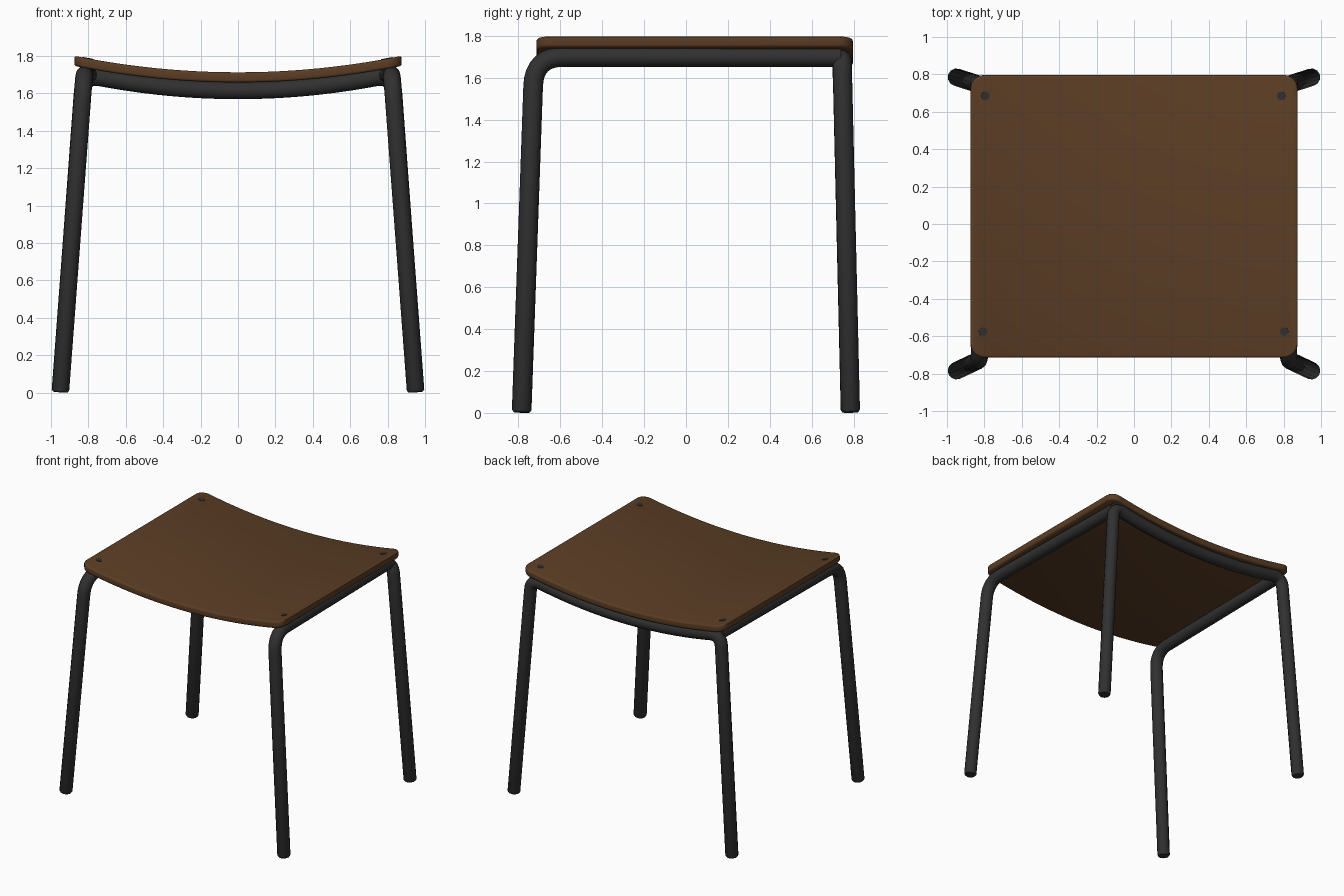
import bpy, bmesh, math
from mathutils import Vector as V

if "Cube" in bpy.data.objects:
    bpy.data.objects.remove(bpy.data.objects["Cube"])

R = 0.047  # tube radius


def material(name, rgb):
    m = bpy.data.materials.new(name)
    m.diffuse_color = (*rgb, 1)
    m.use_nodes = True
    m.node_tree.nodes["Principled BSDF"].inputs["Base Color"].default_value = m.diffuse_color
    return m


brown = material("brown wood", (0.105, 0.047, 0.018))
black = material("black metal", (0.03, 0.03, 0.03))


def add(name, mesh, mat):
    ob = bpy.data.objects.new(name, mesh)
    bpy.context.collection.objects.link(ob)
    mesh.materials.clear()
    mesh.materials.append(mat)
    bpy.ops.object.select_all(action='DESELECT')
    ob.select_set(True)
    bpy.context.view_layer.objects.active = ob
    bpy.ops.object.shade_smooth_by_angle(angle=math.radians(35))
    return ob


def fillet(a, c, b, d, n=8):
    """Rounded corner at c between points a and b."""
    p, q = c + (a - c).normalized() * d, c + (b - c).normalized() * d
    return [p * (1 - t) ** 2 + c * 2 * t * (1 - t) + q * t * t
            for t in (i / n for i in range(n + 1))]


def foot(bottom, top):
    """Points and radii of the slightly tapered foot end."""
    u = (top - bottom).normalized()
    return [(bottom, R - 0.008), (bottom + u * 0.012, R)]


def tube(name, pts):
    cu = bpy.data.curves.new(name + "_path", 'CURVE')
    cu.dimensions = '3D'
    cu.twist_mode = 'MINIMUM'
    cu.bevel_depth = 1
    cu.bevel_resolution = 2 + 2
    cu.use_fill_caps = True
    sp = cu.splines.new('POLY')
    sp.points.add(len(pts) - 1)
    for p, (co, r) in zip(sp.points, pts):
        p.co = (*co, 1)
        p.radius = r
    tmp = bpy.data.objects.new(name + "_path", cu)
    bpy.context.collection.objects.link(tmp)
    bpy.context.view_layer.update()
    mesh = bpy.data.meshes.new_from_object(tmp)
    bpy.data.objects.remove(tmp)
    add(name, mesh, black)


# front legs, each bending back into a side rail
for side, s in (("left", -1), ("right", 1)):
    bottom = V((s * 0.95, -0.785, 0.003))
    corner = V((s * 0.823, -0.725, 1.70))
    end = V((s * 0.80, 0.74, 1.698))
    path = foot(bottom, corner)
    path += [(p, R) for p in fillet(bottom, corner, end, 0.14)] + [(end, R)]
    tube(side + "_front_leg_and_side_rail", path)

# back legs joined by a sagging rail
bl, br = V((-0.95, 0.785, 0.003)), V((0.95, 0.785, 0.003))
cl, cr = V((-0.825, 0.745, 1.70)), V((0.825, 0.745, 1.70))
rail = [V((x, 0.745, 1.615 + 0.128 * x * x))
        for x in (-0.68 + 1.36 * i / 16 for i in range(17))]
path = foot(bl, cl)
path += [(p, R) for p in fillet(bl, cl, rail[0], 0.09) + rail
         + fillet(rail[-1], cr, br, 0.09)]
path += foot(br, cr)[::-1]
tube("back_legs_and_rail", path)


# seat: rounded board, bevelled rim, sliced and curved across x
def top_z(x):
    return 1.713 + 0.087 * (x / 0.87) ** 2


X, Y0, Y1, C, T = 0.875, -0.715, 0.797, 0.075, 0.054
bm = bmesh.new()
ring = []
for cx, cy, a0 in ((X - C, Y1 - C, 0), (C - X, Y1 - C, 90),
                   (C - X, Y0 + C, 180), (X - C, Y0 + C, 270)):
    for i in range(7):
        a = math.radians(a0 + 15 * i)
        ring.append(bm.verts.new((cx + C * math.cos(a), cy + C * math.sin(a), 0)))
face = bm.faces.new(ring)
ext = bmesh.ops.extrude_face_region(bm, geom=[face])
for v in ext["geom"]:
    if isinstance(v, bmesh.types.BMVert):
        v.co.z -= T
bmesh.ops.recalc_face_normals(bm, faces=bm.faces)
rim = [e for e in bm.edges if abs(e.verts[0].co.z - e.verts[1].co.z) < 1e-4]
bmesh.ops.bevel(bm, geom=rim, offset=0.013, segments=3, profile=0.5, affect='EDGES')
for i in range(-11, 12):
    bmesh.ops.bisect_plane(bm, geom=bm.verts[:] + bm.edges[:] + bm.faces[:],
                           plane_co=(i * 0.072, 0, 0), plane_no=(1, 0, 0))
for v in bm.verts:
    v.co.z += top_z(v.co.x)
bmesh.ops.recalc_face_normals(bm, faces=bm.faces)
mesh = bpy.data.meshes.new("seat")
bm.to_mesh(mesh)
bm.free()
add("seat", mesh, brown)

# screw heads in the seat corners
for x, y in ((-0.795, 0.685), (0.787, 0.685), (-0.808, -0.575), (0.803, -0.575)):
    bm = bmesh.new()
    bmesh.ops.create_cone(bm, cap_ends=True, segments=16,
                          radius1=0.023, radius2=0.023, depth=0.008)
    mesh = bpy.data.meshes.new("screw")
    bm.to_mesh(mesh)
    bm.free()
    ob = add("screw_head", mesh, black)
    ob.location = (x, y, top_z(x) - 0.001)
    ob.rotation_euler.y = -math.atan(2 * 0.087 * x / 0.87 ** 2)
